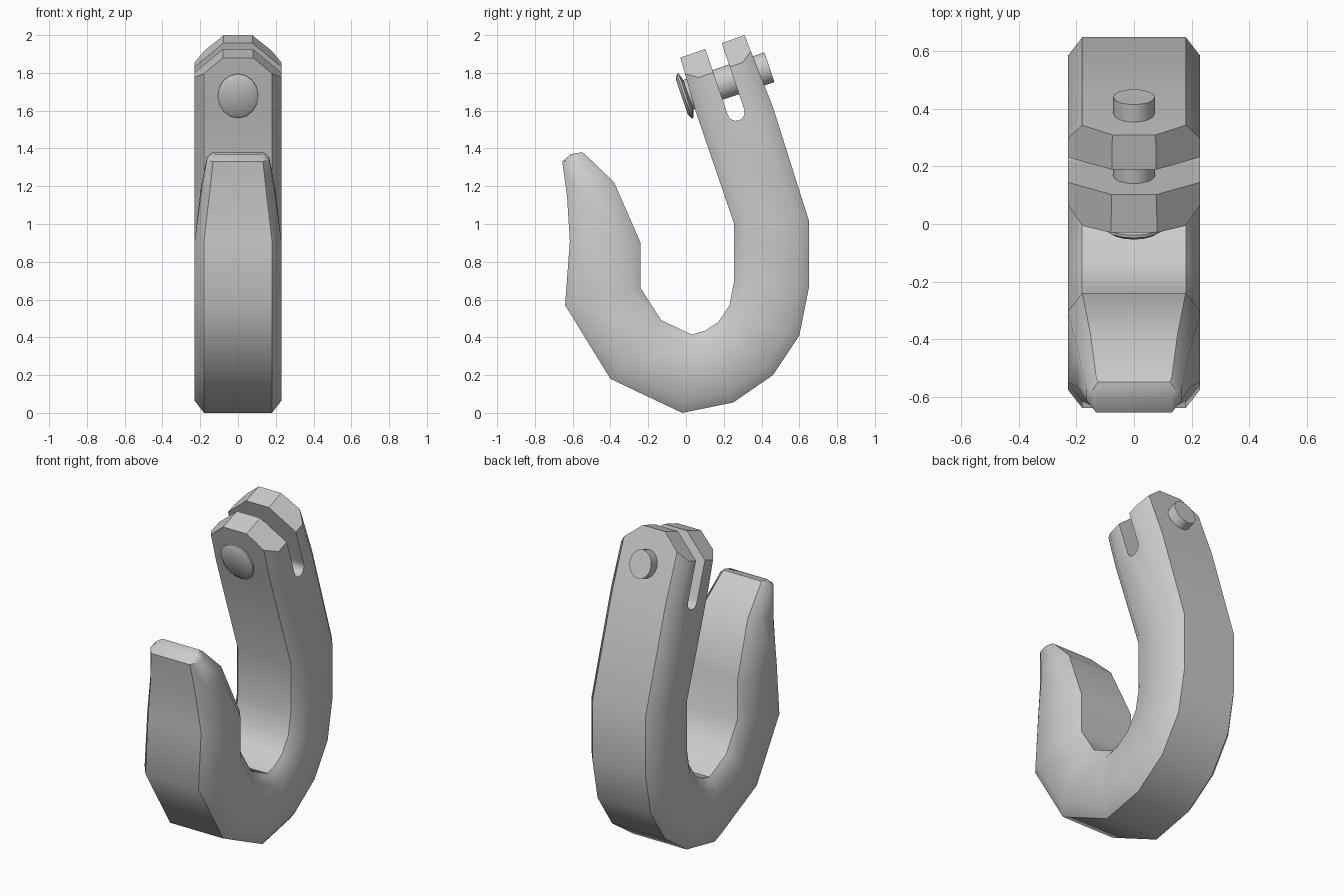
import bpy, bmesh, math
from mathutils import Vector

if "Cube" in bpy.data.objects:
    bpy.data.objects.remove(bpy.data.objects["Cube"])

TILT = math.radians(18.8)
ACROSS = Vector((0, math.cos(TILT), math.sin(TILT)))    # pin axis
ALONG = Vector((0, -math.sin(TILT), math.cos(TILT)))    # shank axis
SIDE = Vector((1, 0, 0))


def make(name, bm):
    bmesh.ops.recalc_face_normals(bm, faces=bm.faces)
    me = bpy.data.meshes.new(name)
    bm.to_mesh(me)
    bm.free()
    ob = bpy.data.objects.new(name, me)
    bpy.context.collection.objects.link(ob)
    return ob


def activate(ob):
    bpy.ops.object.select_all(action='DESELECT')
    ob.select_set(True)
    bpy.context.view_layer.objects.active = ob


def loft(bm, rings):
    vs = [[bm.verts.new(p) for p in r] for r in rings]
    n = len(vs[0])
    for a, b in zip(vs, vs[1:]):
        for i in range(n):
            bm.faces.new((a[i], a[(i + 1) % n], b[(i + 1) % n], b[i]))
    bm.faces.new(vs[0])
    bm.faces.new(vs[-1])


# Hook body: inner y,z / outer y,z / half width / face half width
W, F = 0.23, 0.18
stations = [
    (-.03, 1.88, .31, 2.0, W, F), (.05, 1.60, .46, 1.62, W, F),
    (.255, 1.0, .65, 1.02, W, F), (.255, .70, .65, .66, W, F),
    (.23, .57, .60, .41, W, F), (.17, .48, .46, .20, W, F),
    (.10, .435, .25, .055, W, F), (.03, .415, -.02, 0, W, F),
    (-.13, .49, -.40, .18, W, F), (-.24, .66, -.64, .57, W, F),
    (-.24, .90, -.615, .91, W, F), (-.38, 1.22, -.63, 1.15, .195, .152),
    (-.53, 1.365, -.655, 1.33, .165, .132), (-.55, 1.38, -.61, 1.37, .14, .125),
]
rings = []
for iy, iz, oy, oz, w, f in stations:
    p, q = Vector((0, iy, iz)), Vector((0, oy, oz))
    c = (q - p).normalized() * min(.065, .33 * (q - p).length)
    half = [(f, p), (w, p + c), (w, q - c), (f, q)]
    rings.append([v + SIDE * x for x, v in half] +
                 [v - SIDE * x for x, v in reversed(half)])
bm = bmesh.new()
loft(bm, rings)
bmesh.ops.recalc_face_normals(bm, faces=bm.faces)

# Clip the corners of the shank end
for s in (1, -1):
    cut = bmesh.ops.bisect_plane(
        bm, geom=bm.verts[:] + bm.edges[:] + bm.faces[:],
        plane_co=Vector((0, -.03, 1.88)) + SIDE * s * .08,
        plane_no=SIDE * s * .13 + ALONG * .15, clear_outer=True)
    edges = [e for e in cut['geom_cut'] if isinstance(e, bmesh.types.BMEdge)]
    bmesh.ops.holes_fill(bm, edges=edges, sides=0)
hook = make("hook_body", bm)

# Round-bottomed slot that splits the shank into two prongs
base, r = Vector((0, .265, 1.592)), .046
outline = [base + ACROSS * r + ALONG * .6, base - ACROSS * r + ALONG * .6]
outline += [base - ACROSS * r * math.cos(a) - ALONG * r * math.sin(a)
            for a in (math.pi * i / 8 for i in range(9))]
bm = bmesh.new()
loft(bm, [[p + SIDE * x for p in outline] for x in (-.4, .4)])
cutter = make("slot_cutter", bm)
cutter.hide_render = True
mod = hook.modifiers.new("slot", 'BOOLEAN')
mod.operation, mod.solver, mod.object = 'DIFFERENCE', 'EXACT', cutter
activate(hook)
bpy.ops.object.modifier_apply(modifier=mod.name)
bpy.data.objects.remove(cutter)
bpy.ops.object.shade_smooth_by_angle(angle=math.radians(40))

# Clevis pin with a shallow domed head, slightly oval
start, N = Vector((0, -.022, 1.672)), 16
rings = [[start + ACROSS * t + SIDE * (.87 * rad * math.cos(a)) + ALONG * rad * math.sin(a)
          for a in (2 * math.pi * i / N for i in range(N))]
         for t, rad in ((0, .10), (.014, .124), (.024, .124), (.036, .083), (.49, .083))]
bm = bmesh.new()
loft(bm, rings)
pin = make("clevis_pin", bm)
activate(pin)
bpy.ops.object.shade_smooth_by_angle(angle=math.radians(35))
